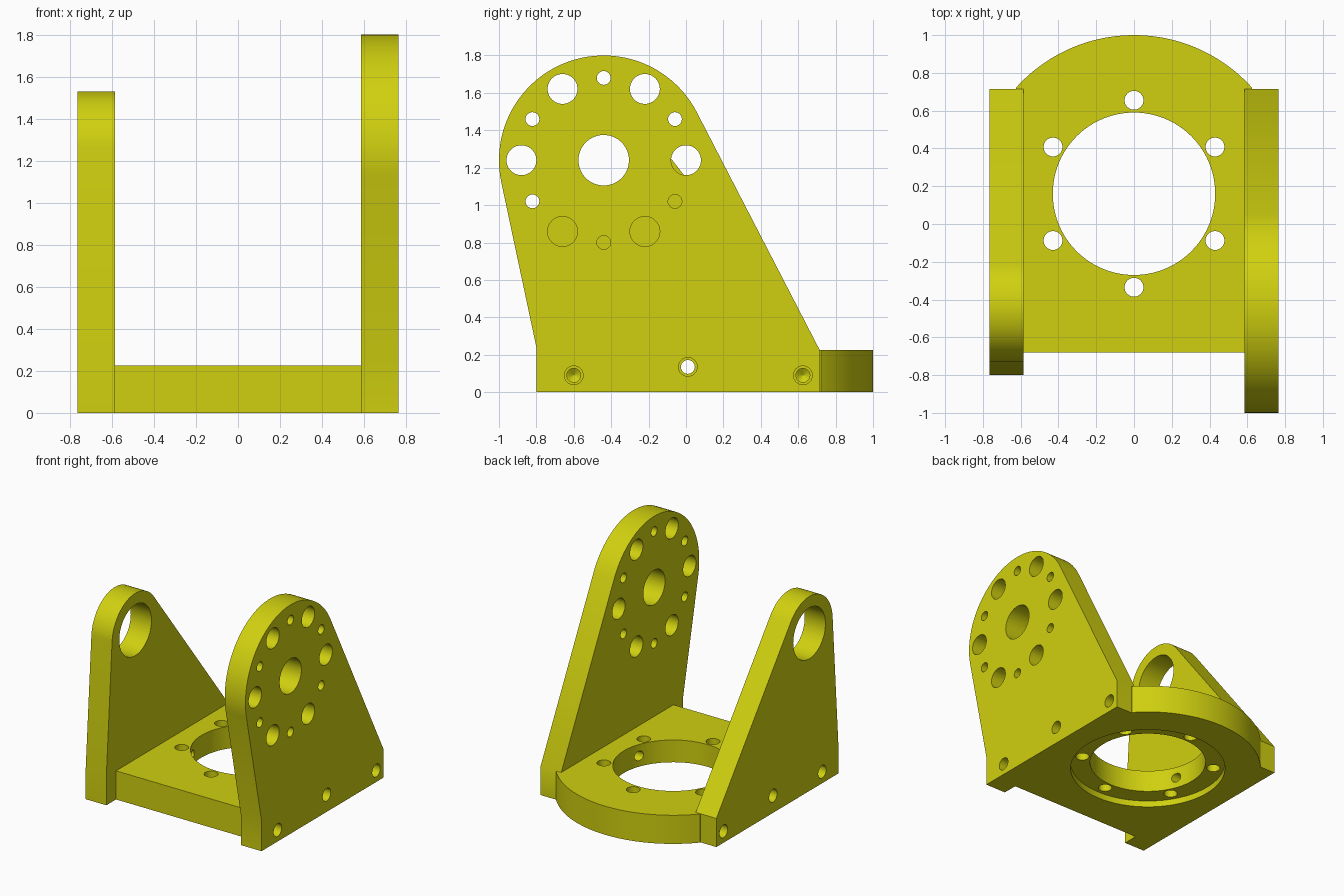
import bpy, bmesh, math
from mathutils import Vector

if "Cube" in bpy.data.objects:
    bpy.data.objects.remove(bpy.data.objects["Cube"])

paint = bpy.data.materials.new("olive yellow")
paint.diffuse_color = (0.63, 0.63, 0.005, 1)
paint.use_nodes = True
paint.node_tree.nodes["Principled BSDF"].inputs["Base Color"].default_value = paint.diffuse_color

AXLE = (-0.44, 1.24)      # y, z of the pivot
RING = (0.0, 0.16)        # x, y of the base opening


def make_object(name, bm):
    bmesh.ops.recalc_face_normals(bm, faces=bm.faces)
    me = bpy.data.meshes.new(name)
    bm.to_mesh(me)
    bm.free()
    ob = bpy.data.objects.new(name, me)
    bpy.context.collection.objects.link(ob)
    me.materials.append(paint)
    return ob


def place(axis, u, v, t):
    return Vector((t, u, v)) if axis == 'X' else Vector((u, v, t))


def prism(name, axis, outline, t0, t1):
    bm = bmesh.new()
    face = bm.faces.new([bm.verts.new(place(axis, u, v, t0)) for u, v in outline])
    ext = bmesh.ops.extrude_face_region(bm, geom=[face])
    verts = [g for g in ext['geom'] if isinstance(g, bmesh.types.BMVert)]
    bmesh.ops.translate(bm, verts=verts, vec=place(axis, 0, 0, t1 - t0))
    return make_object(name, bm)


def arc(c, r, a0, a1, n):
    return [(c[0] + r * math.cos(a0 + (a1 - a0) * i / n),
             c[1] + r * math.sin(a0 + (a1 - a0) * i / n)) for i in range(n + 1)]


def drill(target, axis, c, stations, n=40):
    """Cut a round hole whose radius follows (position, radius) stations."""
    bm = bmesh.new()
    rings = []
    for t, r in stations:
        pts = arc(c, r, 0, 2 * math.pi, n)[:-1]
        rings.append([bm.verts.new(place(axis, u, v, t)) for u, v in pts])
    for a, b in zip(rings, rings[1:]):
        for i in range(n):
            j = (i + 1) % n
            bm.faces.new((a[i], a[j], b[j], b[i]))
    bm.faces.new(rings[0])
    bm.faces.new(rings[-1])
    cutter = make_object("cutter", bm)
    cutter.hide_render = True
    mod = target.modifiers.new("hole", 'BOOLEAN')
    mod.operation = 'DIFFERENCE'
    mod.solver = 'EXACT'
    mod.object = cutter
    bpy.context.view_layer.objects.active = target
    bpy.ops.object.modifier_apply(modifier=mod.name)
    bpy.data.objects.remove(cutter)


def side_outline(r):
    """Foot block blended by tangent lines into a round head of radius r."""
    def tangent(p, side):
        dy, dz = p[0] - AXLE[0], p[1] - AXLE[1]
        return math.atan2(dz, dy) + side * math.acos(r / math.hypot(dy, dz))
    a0 = tangent((0.715, 0.225), 1)
    a1 = tangent((-0.80, 0.24), -1) % (2 * math.pi)
    return ([(-0.80, 0), (0.715, 0), (0.715, 0.225)]
            + arc(AXLE, r, a0, a1, 48) + [(-0.80, 0.24)])


# Side plates
right_plate = prism("right_side_plate", 'X', side_outline(0.56), 0.585, 0.765)
left_plate = prism("left_side_plate", 'X', side_outline(0.29), -0.765, -0.585)

# Pivot holes and the ring of alternating large and small holes
drill(left_plate, 'X', AXLE, [(-0.9, 0.2), (-0.4, 0.2)], 64)
drill(right_plate, 'X', AXLE, [(0.4, 0.135), (0.9, 0.135)], 64)
for k in range(12):
    a = k * math.pi / 6
    c = (AXLE[0] + 0.44 * math.cos(a), AXLE[1] + 0.44 * math.sin(a))
    r = 0.037 if k % 2 else 0.08
    drill(right_plate, 'X', c, [(0.4, r), (0.9, r)], 24 if k % 2 else 40)

# Base with rounded back
half = math.acos(0.625 / 0.84)
outline = ([(-0.585, -0.68), (0.585, -0.68), (0.585, 0.715), (0.625, 0.715)]
           + arc(RING, 0.84, half, math.pi - half, 64)
           + [(-0.625, 0.715), (-0.585, 0.715)])
base = prism("base_plate", 'Z', outline, 0, 0.225)

# Central opening, underside recess and its screw holes
drill(base, 'Z', RING, [(-0.1, 0.43), (0.4, 0.43)], 96)
drill(base, 'Z', RING, [(-0.1, 0.575), (0.05, 0.575)], 96)
for k in range(6):
    a = math.pi / 6 + k * math.pi / 3
    c = (RING[0] + 0.495 * math.cos(a), RING[1] + 0.495 * math.sin(a))
    drill(base, 'Z', c, [(-0.1, 0.05), (0.4, 0.05)], 32)

# Side fixing bolts: clearance in the plates, narrower bores in the base
for s, plate in ((1, right_plate), (-1, left_plate)):
    for y, z in ((-0.6, 0.09), (0.01, 0.135), (0.625, 0.09)):
        drill(plate, 'X', (y, z), [(s * 0.4, 0.05), (s * 0.9, 0.05)], 32)
        if y == 0.01:
            bore = [(s * 0.3, 0.037), (s * 0.7, 0.037)]
        else:
            bore = [(s * 0.36, 0.001), (s * 0.385, 0.037), (s * 0.7, 0.037)]
        drill(base, 'X', (y, z), bore, 32)

# Smooth round walls, crisp edges
for ob in (right_plate, left_plate, base):
    bpy.ops.object.select_all(action='DESELECT')
    ob.select_set(True)
    bpy.context.view_layer.objects.active = ob
    bpy.ops.object.shade_smooth_by_angle(angle=math.radians(30))
